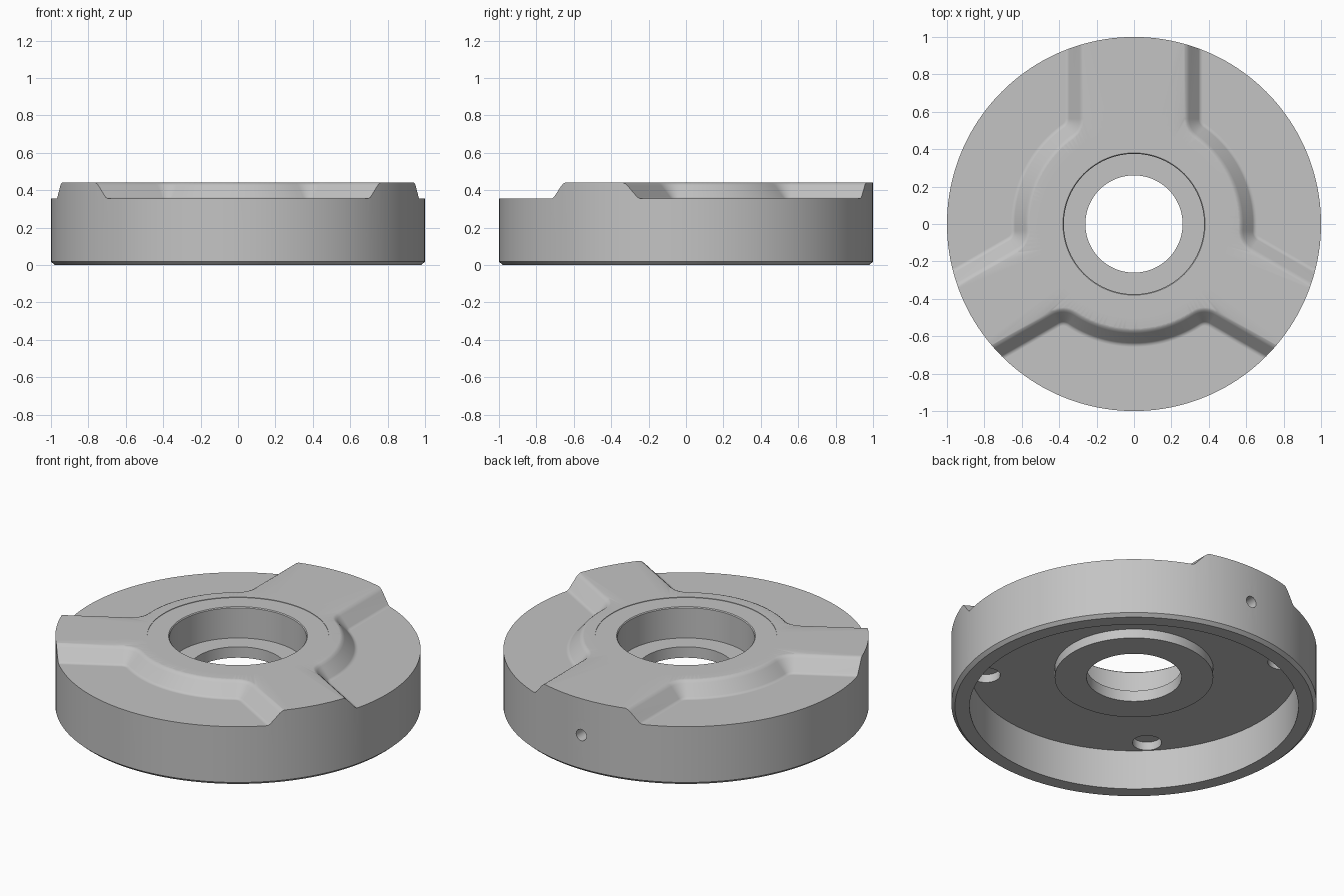
import bpy, bmesh, math
from mathutils import Vector, Matrix

if "Cube" in bpy.data.objects:
    bpy.data.objects.remove(bpy.data.objects["Cube"])

STEPS = 160
HUB_R, FILLET = 0.65, 0.04      # foot of the raised hub and its corner rounding


def make_object(name, bm):
    bmesh.ops.recalc_face_normals(bm, faces=bm.faces)
    mesh = bpy.data.meshes.new(name)
    bm.to_mesh(mesh)
    bm.free()
    obj = bpy.data.objects.new(name, mesh)
    bpy.context.collection.objects.link(obj)
    return obj


def bridge(bm, loop_a, loop_b):
    n = len(loop_a)
    for i in range(n):
        j = (i + 1) % n
        bm.faces.new((loop_a[i], loop_a[j], loop_b[j], loop_b[i]))


def lathe(name, profile):
    bm = bmesh.new()
    rings = []
    for k in range(STEPS):
        a = math.tau * k / STEPS
        rings.append([bm.verts.new((r * math.cos(a), r * math.sin(a), z)) for r, z in profile])
    for k in range(STEPS):
        bridge(bm, rings[k], rings[(k + 1) % STEPS])
    return make_object(name, bm)


def arc(center, radius, a0, a1, steps):
    return [center + radius * Vector((math.cos(a0 + (a1 - a0) * i / steps),
                                      math.sin(a0 + (a1 - a0) * i / steps)))
            for i in range(steps + 1)]


def corner(angle, half_width, side, grow):
    """Arm edge running inward, then the rounded corner to the hub."""
    along = Vector((math.cos(angle), math.sin(angle)))
    across = side * Vector((-along.y, along.x))
    perp = half_width + FILLET
    center = along * math.sqrt((HUB_R + FILLET) ** 2 - perp ** 2) + across * perp
    start = math.atan2(-across.y, -across.x)
    end = math.atan2(-center.y, -center.x)
    turn = (end - start + math.pi) % math.tau - math.pi
    outer = along * 1.3 + across * (half_width - grow)
    return [outer] + arc(center, FILLET + grow, start, start + turn, 8)


def slot_outline(a0, w0, a1, w1, grow):
    left = corner(a0, w0, 1, grow)
    right = corner(a1, w1, -1, grow)[::-1]
    s = math.atan2(left[-1].y, left[-1].x)
    e = s + (math.atan2(right[0].y, right[0].x) - s) % math.tau
    hub = arc(Vector((0, 0)), HUB_R - grow, s, e, 24)[1:-1]
    mid = (a0 + a1) / 2
    return left + hub + right + [Vector((math.cos(mid), math.sin(mid))) * 2.6]


def slot_cutter(a0, w0, a1, w1):
    # Softly rounded sloping wall: growth of the outline against height
    wall = [(-0.008, 0.355), (0.004, 0.357), (0.014, 0.364), (0.066, 0.424),
            (0.078, 0.434), (0.092, 0.4405), (0.1, 0.46)]
    bm = bmesh.new()
    loops = [[bm.verts.new((p.x, p.y, z)) for p in slot_outline(a0, w0, a1, w1, g)]
             for g, z in wall]
    for lower, upper in zip(loops, loops[1:]):
        bridge(bm, lower, upper)
    bm.faces.new(loops[0])
    bm.faces.new(loops[-1])
    return make_object("slot_cutter", bm)


def drill(radius, depth, matrix):
    bm = bmesh.new()
    bmesh.ops.create_cone(bm, cap_ends=True, segments=32, radius1=radius,
                          radius2=radius, depth=depth, matrix=matrix)
    return make_object("drill_cutter", bm)


# Disc with stepped bore, underside pocket and central boss
disc = lathe("flanged_disc", [
    (0.9, 0), (0.98, 0), (1, 0.018), (1, 0.44), (0.497, 0.44), (0.497, 0.437),
    (0.38, 0.437), (0.375, 0.432), (0.375, 0.25), (0.26, 0.25), (0.26, 0.184),
    (0.434, 0.184), (0.434, 0.24), (0.9, 0.24)])

# Three sunken slots between the raised arms; the rear arm is wider
arms = [(90, 0.36), (210, 0.27), (330, 0.27), (450, 0.36)]
cutters = [slot_cutter(math.radians(a0), w0, math.radians(a1), w1)
           for (a0, w0), (a1, w1) in zip(arms, arms[1:])]

# Four blind holes in the pocket and one set-screw hole in the rear rim
for k in range(4):
    a = math.radians(45 + 90 * k)
    cutters.append(drill(0.08, 0.1, Matrix.Translation(
        (0.815 * math.cos(a), 0.815 * math.sin(a), 0.24))))
cutters.append(drill(0.034, 0.205, Matrix.Translation((0, 0.9975, 0.22))
                     @ Matrix.Rotation(math.pi / 2, 4, 'X')))

bpy.ops.object.select_all(action='DESELECT')
bpy.context.view_layer.objects.active = disc
disc.select_set(True)
for cutter in cutters:
    mod = disc.modifiers.new("cut", 'BOOLEAN')
    mod.operation, mod.solver, mod.object = 'DIFFERENCE', 'EXACT', cutter
    bpy.ops.object.modifier_apply(modifier=mod.name)
    bpy.data.objects.remove(cutter)

# Material and shading
metal = bpy.data.materials.new("plain_grey")
metal.use_nodes = True
grey = (0.55, 0.55, 0.55, 1)
metal.diffuse_color = grey
metal.node_tree.nodes["Principled BSDF"].inputs["Base Color"].default_value = grey
disc.data.materials.clear()
disc.data.materials.append(metal)
bpy.ops.object.shade_smooth_by_angle(angle=math.radians(33))
weighted = disc.modifiers.new("flat_tops", 'WEIGHTED_NORMAL')
weighted.keep_sharp = True
